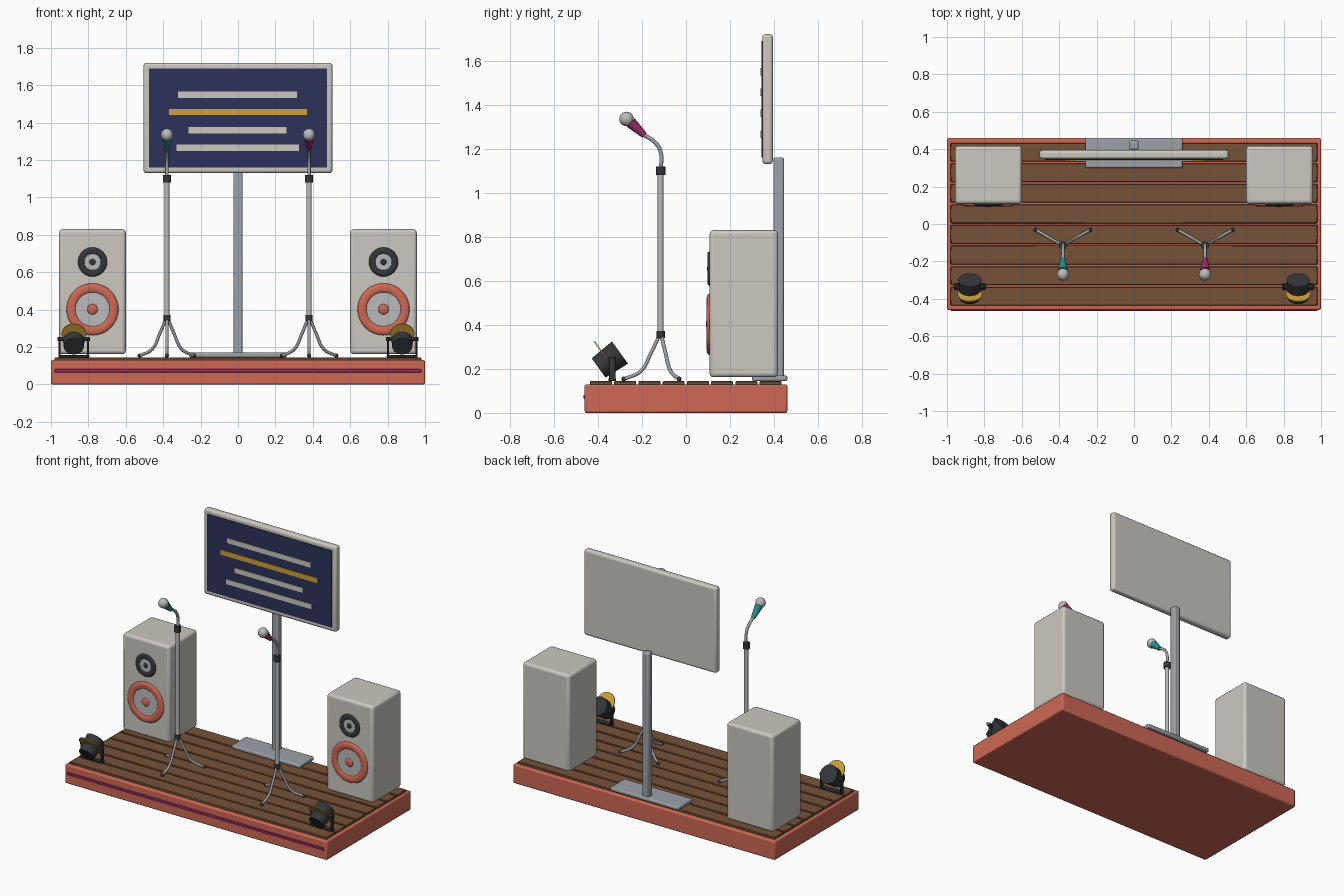
import bpy, math
from mathutils import Vector

if "Cube" in bpy.data.objects:
    bpy.data.objects.remove(bpy.data.objects["Cube"])

def mat(name, r, g, b):
    m = bpy.data.materials.new(name)
    m.diffuse_color = (r, g, b, 1)
    m.use_nodes = True
    m.node_tree.nodes["Principled BSDF"].inputs["Base Color"].default_value = m.diffuse_color
    return m

CORAL = mat("coral", .62, .14, .09)
WOOD = mat("wood", .18, .085, .04)
SHELL = mat("shell", .60, .58, .53)
NAVY = mat("navy", .025, .032, .10)
GOLD = mat("gold", .62, .36, .05)
DARK = mat("dark", .035, .037, .042)
STEEL = mat("steel", .34, .36, .39)
CHROME = mat("chrome", .5, .5, .5)
TEAL = mat("teal", .02, .27, .27)
PINK = mat("magenta", .33, .025, .14)

def finish(name, m):
    o = bpy.context.object
    o.name = name
    o.data.materials.append(m)
    return o

def box(name, lo, hi, m, bevel=0.0, seg=2):
    lo, hi = Vector(lo), Vector(hi)
    bpy.ops.mesh.primitive_cube_add(size=1, location=(lo + hi) / 2)
    o = finish(name, m)
    o.scale = hi - lo
    bpy.ops.object.transform_apply(location=False, rotation=False, scale=True)
    if bevel:
        b = o.modifiers.new("bevel", 'BEVEL')
        b.width, b.segments = bevel, seg
        bpy.ops.object.shade_smooth_by_angle(angle=math.radians(35))
    return o

def rod(name, a, b, r1, r2, m, sides=24):
    a, b = Vector(a), Vector(b)
    d = b - a
    bpy.ops.mesh.primitive_cone_add(vertices=sides, radius1=r1, radius2=r2, depth=d.length,
                                    location=(a + b) / 2,
                                    rotation=d.to_track_quat('Z', 'Y').to_euler())
    o = finish(name, m)
    bpy.ops.object.shade_smooth_by_angle(angle=math.radians(35))
    return o

def ball(name, p, r, m, scale=(1, 1, 1)):
    bpy.ops.mesh.primitive_uv_sphere_add(segments=24, ring_count=14, radius=r, location=p)
    o = finish(name, m)
    o.scale = scale
    bpy.ops.object.shade_smooth()
    return o

def ring(name, p, major, minor, m):
    bpy.ops.mesh.primitive_torus_add(major_segments=40, minor_segments=12, major_radius=major,
                                     minor_radius=minor, location=p, rotation=(math.pi / 2, 0, 0))
    o = finish(name, m)
    o.scale = (1, 1, .5)
    bpy.ops.object.shade_smooth()
    return o

def tube(name, pts, r, m):
    c = bpy.data.curves.new(name, 'CURVE')
    c.dimensions = '3D'
    c.bevel_depth, c.bevel_resolution, c.use_fill_caps = r, 3, True
    c.resolution_u = 8
    s = c.splines.new('BEZIER')
    s.bezier_points.add(len(pts) - 1)
    for bp, p in zip(s.bezier_points, pts):
        bp.co = p
        bp.handle_left_type = bp.handle_right_type = 'AUTO'
    o = bpy.data.objects.new(name, c)
    bpy.context.collection.objects.link(o)
    bpy.ops.object.select_all(action='DESELECT')
    o.select_set(True)
    bpy.context.view_layer.objects.active = o
    bpy.ops.object.convert(target='MESH')
    finish(name, m)
    bpy.ops.object.shade_smooth_by_angle(angle=math.radians(50))

# Stage: platform, planks and front trim
box("stage_base", (-1, -.46, 0), (1, .46, .13), CORAL, .008)
for i in range(8):
    y = -.436 + i * .11
    box("stage_plank", (-.98, y, .125), (.98, y + .1, .144), WOOD, .003, 1)
box("stage_trim", (-.98, -.466, .064), (.98, -.455, .082), PINK, .003, 1)

# Lyrics screen on its stand
box("screen_foot", (-.26, .30, .144), (.26, .46, .17), STEEL, .008)
box("screen_pole", (-.025, .397, .16), (.025, .446, 1.16), STEEL, .01)
box("screen_frame", (-.505, .347, 1.13), (.505, .395, 1.72), SHELL, .015, 3)
box("screen_panel", (-.475, .343, 1.16), (.475, .36, 1.69), NAVY)
for x0, x1, z, m in ((-.32, .315, 1.55, SHELL), (-.37, .37, 1.457, GOLD),
                     (-.265, .26, 1.36, SHELL), (-.33, .325, 1.265, SHELL)):
    box("screen_bar", (x0, .338, z - .017), (x1, .35, z + .017), m)

for s in (-1, 1):
    # Speaker cabinet with woofer and tweeter
    x = s * .778
    box("speaker_cabinet", (x - .178, .107, .162), (x + .178, .418, .83), SHELL, .018, 3)
    ring("woofer_ring", (x, .106, .402), .114, .025, CORAL)
    rod("woofer_cone", (x, .115, .402), (x, .102, .402), .1, .1, CHROME, 40)
    ball("woofer_cap", (x, .102, .402), .028, CORAL, (1, .4, 1))
    ring("tweeter_ring", (x, .106, .655), .06, .018, DARK)
    rod("tweeter_cone", (x, .115, .655), (x, .102, .655), .05, .05, CHROME, 32)
    ball("tweeter_cap", (x, .102, .655), .016, DARK, (1, .4, 1))

    # Microphone stand with three curved legs
    x, y = s * .38, -.115
    rod("mic_pole", (x, y, .34), (x, y, 1.09), .0135, .0135, CHROME)
    rod("mic_hub", (x, y, .34), (x, y, .372), .019, .019, DARK)
    rod("mic_clutch", (x, y, 1.08), (x, y, 1.12), .022, .022, DARK)
    for a in (30, 150, 270):
        c, d = math.cos(math.radians(a)), math.sin(math.radians(a))
        tube("mic_leg", [(x + c * r, y + d * r, z) for r, z in
                         ((.005, .355), (.045, .27), (.09, .19), (.168, .153))], .0085, STEEL)
        ball("mic_leg_tip", (x + c * .168, y + d * .168, .154), .011, DARK)
    tube("mic_gooseneck", [(x, y, 1.1), (x, y, 1.185), (x, -.14, 1.228), (x, -.195, 1.265)],
         .0095, STEEL)
    rod("mic_handle", (x, -.188, 1.26), (x, -.25, 1.318), .014, .026, TEAL if s < 0 else PINK)
    ball("mic_head", (x, -.27, 1.335), .033, CHROME)

    # Stage light in a yoke
    x = s * .878
    rod("light_can", (x, -.300, .274), (x, -.397, .204), .062, .054, DARK, 28)
    rod("light_lens", (x, -.376, .273), (x, -.381, .2695), .065, .065, GOLD, 28)
    box("light_yoke_base", (x - .083, -.352, .144), (x + .083, -.318, .158), DARK, .003, 1)
    for t in (-1, 1):
        u = x + t * .076
        box("light_yoke_arm", (u - .006, -.35, .148), (u + .006, -.32, .255), DARK, .003, 1)
        rod("light_yoke_pivot", (x + t * .045, -.335, .243), (x + t * .086, -.335, .243),
            .011, .011, DARK, 16)
